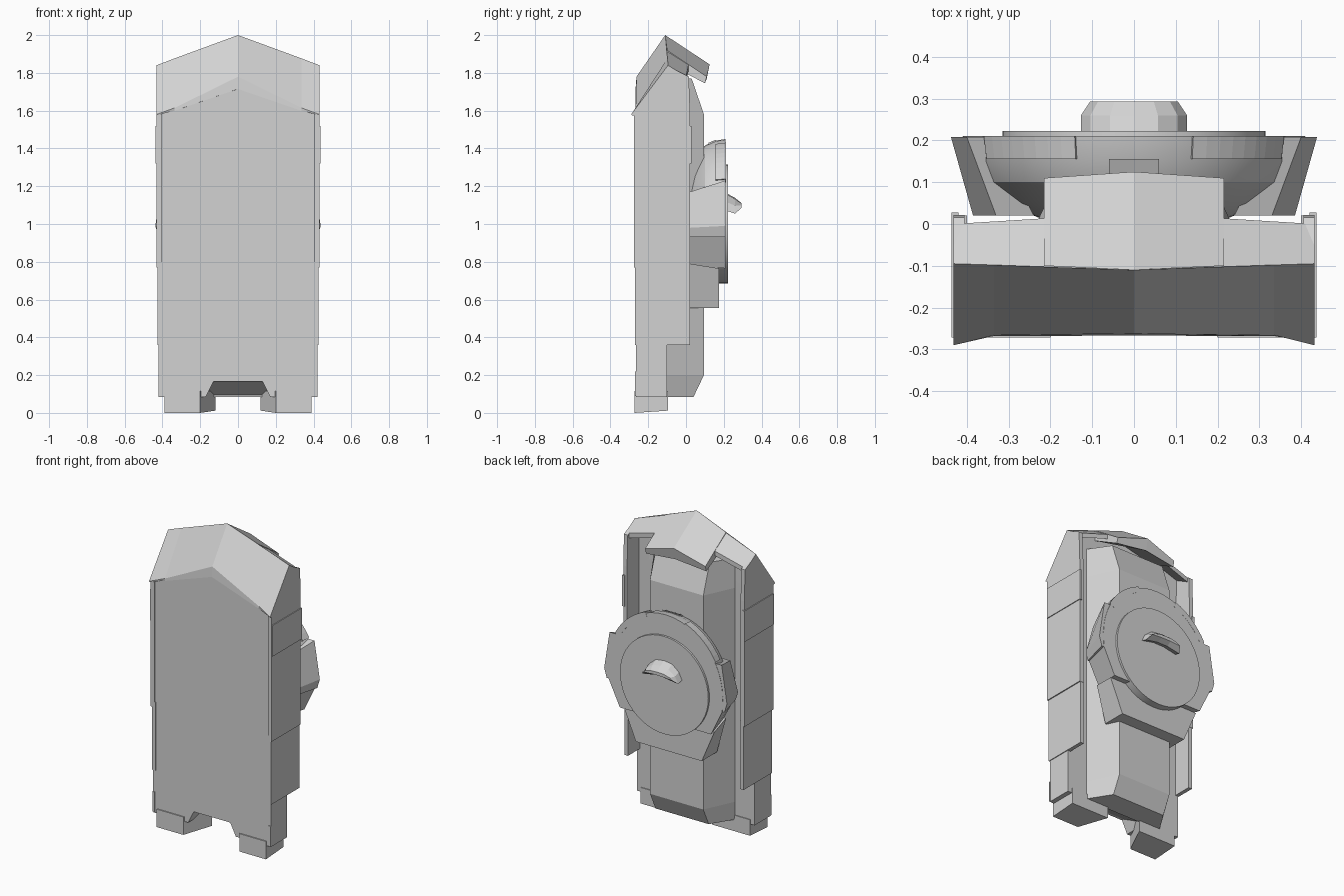
import bpy, bmesh, math

if "Cube" in bpy.data.objects:
    bpy.data.objects.remove(bpy.data.objects["Cube"])

MAT = bpy.data.materials.new("light grey")
MAT.diffuse_color = (0.65, 0.65, 0.65, 1)
MAT.use_nodes = True
MAT.node_tree.nodes["Principled BSDF"].inputs["Base Color"].default_value = MAT.diffuse_color


def finish(name, bm):
    bmesh.ops.recalc_face_normals(bm, faces=bm.faces)
    me = bpy.data.meshes.new(name)
    bm.to_mesh(me)
    bm.free()
    me.materials.append(MAT)
    ob = bpy.data.objects.new(name, me)
    bpy.context.collection.objects.link(ob)
    return ob


def loft(name, rings):
    """Skin matching point rings and cap both ends."""
    bm = bmesh.new()
    vs = [[bm.verts.new(p) for p in r] for r in rings]
    n = len(vs[0])
    for a, b in zip(vs, vs[1:]):
        for i in range(n):
            j = (i + 1) % n
            bm.faces.new((a[i], a[j], b[j], b[i]))
    bm.faces.new(vs[0])
    bm.faces.new(vs[-1])
    return finish(name, bm)


def pair(name, rings):
    """Build a part on the right and its mirror on the left."""
    loft("right_" + name, rings)
    loft("left_" + name, [[(-x, y, z) for x, y, z in r] for r in rings])


def sym(pts):
    """Complete a right-half outline with its left half."""
    return pts + [(-x, z) for x, z in reversed(pts) if x > 0]


def xz(pts, y):
    return [(x, y, z) for x, z in pts]


def yz(pts, x):
    return [(x, y, z) for y, z in pts]


def xy(pts, z):
    return [(x, y, z) for x, y in pts]


# front slab with the arched cut at its foot
front = sym([(0.13, 0.165), (0.17, 0.085), (0.42, 0.085), (0.42, 1.58), (0, 1.72)])
loft("front_slab", [xz(front, -0.265), xz(front, -0.10)])
arch = [(-0.255, 0.168), (-0.10, 0.168), (-0.10, 0.09)]
loft("arch_ramp", [yz(arch, -0.165), yz(arch, 0.165)])

# rear body: steep chamfers onto a flat back
rings = []
for z, y in [(0.085, 0.04), (0.2, 0.095), (1.58, 0.095), (1.77, 0.03)]:
    rings.append(xy(sym([(0.19, y), (0.285, -0.11)]), z))
loft("rear_body", rings)

# feet with slightly tilted soles
foot = [(0.20, -0.272), (0.39, -0.272), (0.39, -0.095), (0.12, -0.095)]
pair("foot", [[(x, y, 0.0 if y < -0.2 else 0.012) for x, y in foot], xy(foot, 0.115)])

# layered side plates
low = [(-0.27, 0.36), (0.02, 0.36), (0.02, 0.80), (-0.27, 0.80)]
pair("lower_side_plate", [yz(low, 0.40), yz(low, 0.425)])
up = [(-0.275, 0.77), (0.022, 0.77), (0.022, 1.58), (-0.275, 1.58)]
pair("upper_side_plate", [yz(up, 0.405), yz(up, 0.432)])
edge = [(-0.272, 1.32), (0.028, 1.32), (0.028, 1.52), (-0.272, 1.52)]
pair("side_overlay", [yz(edge, 0.42), yz(edge, 0.437)])
ankle = [(-0.27, 0.09), (-0.26, 0.09), (-0.26, 0.22), (-0.27, 0.22)]
pair("ankle_strip", [yz(ankle, 0.405), yz(ankle, 0.422)])
cheek = [(-0.28, 1.58), (0.022, 1.58), (0.015, 1.78), (-0.097, 1.835)]
pair("hood_cheek", [yz(cheek, 0.405), yz(cheek, 0.432)])

# gabled hood front, its lower edge kicking forward at the corners
mid = yz([(-0.262, 1.78), (-0.267, 1.715), (-0.10, 1.70), (-0.11, 2.0)], 0)
near = [(-0.266, 1.615), (-0.268, 1.60), (-0.10, 1.60), (-0.098, 1.877)]
end = [(-0.29, 1.58), (-0.285, 1.575), (-0.10, 1.57), (-0.095, 1.84)]
loft("hood_front", [yz(end, -0.432), yz(near, -0.335), mid,
                    yz(near, 0.335), yz(end, 0.432)])

# outer roof plates behind the ridge
a = [(-0.105, 1.925), (0.015, 1.85), (0.015, 1.82), (-0.105, 1.89)]
b = [(-0.095, 1.84), (0.0, 1.78), (0.0, 1.75), (-0.095, 1.80)]
pair("roof_plate", [yz(a, 0.19), yz(b, 0.432)])

# central roof flap overhanging the back
m = yz([(-0.11, 2.0), (0.125, 1.845), (0.11, 1.77), (-0.11, 1.91)], 0)
s = [(-0.10, 1.92), (0.11, 1.78), (0.10, 1.745), (-0.10, 1.85)]
loft("roof_flap", [yz(s, -0.215), m, yz(s, 0.215)])

# rear pod: half dome above, tapered block below
N = 24
dome = []
for y, r in [(0.015, 0.24), (0.05, 0.325), (0.10, 0.395), (0.15, 0.42), (0.21, 0.43)]:
    dome.append([(0.95 * r * math.cos(math.pi * i / N), y,
                  1.02 + r * math.sin(math.pi * i / N)) for i in range(N + 1)])
loft("pod_dome", dome)
pod_in = sym([(0.28, 0.78), (0.36, 0.93), (0.36, 1.03)])
pod_out = sym([(0.325, 0.765), (0.405, 0.93), (0.41, 1.03)])
loft("pod_middle", [xz(pod_in, 0.02), xz(pod_out, 0.21)])
blk_in = sym([(0.235, 0.555), (0.30, 0.79)])
blk_out = sym([(0.235, 0.555), (0.325, 0.765)])
loft("pod_lower_block", [xz(blk_in, 0.02), xz(blk_out, 0.175)])
clip = [(0.12, 1.36), (0.155, 1.36), (0.155, 1.445), (0.12, 1.43)]
loft("dome_clip", [yz(clip, -0.06), yz(clip, 0.06)])

# side wings of the pod
pair("pod_wing", [
    xz([(0.30, 0.93), (0.37, 0.93), (0.385, 0.98), (0.33, 1.17), (0.24, 1.17)], 0.02),
    xz([(0.33, 0.93), (0.42, 0.93), (0.438, 0.99), (0.40, 1.23), (0.33, 1.23)], 0.208)])

# thin raised rim bands on the dome
K = 8
band = []
for i in range(K + 1):
    t = math.radians(30 + 40 * i / K)
    c, sn = math.cos(t), math.sin(t)
    band.append([(0.95 * r * c, y, 1.02 + r * sn)
                 for r, y in [(0.40, 0.155), (0.429, 0.155), (0.437, 0.211), (0.40, 0.211)]])
pair("dome_band", band)

# round rear disc
disc = [(0.315 * math.cos(2 * math.pi * i / 48), 1.0 + 0.315 * math.sin(2 * math.pi * i / 48))
        for i in range(48)]
loft("rear_disc", [xz(disc, 0.17), xz(disc, 0.223)])


# hooded grip on the disc, rounding in towards its tip
def grip(w, base, h, y):
    arc = [(w, base), (w * 0.82, base + h * 0.5), (w * 0.45, base + h * 0.92), (0, base + h)]
    return xz(sym(arc) + [(-w * 0.3, base + h * 0.2), (w * 0.3, base + h * 0.2)], y)


loft("disc_grip", [grip(0.127, 1.068, 0.092, 0.22), grip(0.127, 1.055, 0.083, 0.26),
                   grip(0.105, 1.085, 0.026, 0.293)])

# smooth only the curved parts
bpy.ops.object.select_all(action='DESELECT')
for n in ("pod_dome", "rear_disc"):
    o = bpy.data.objects[n]
    o.select_set(True)
    bpy.context.view_layer.objects.active = o
bpy.ops.object.shade_smooth_by_angle(angle=math.radians(20))
